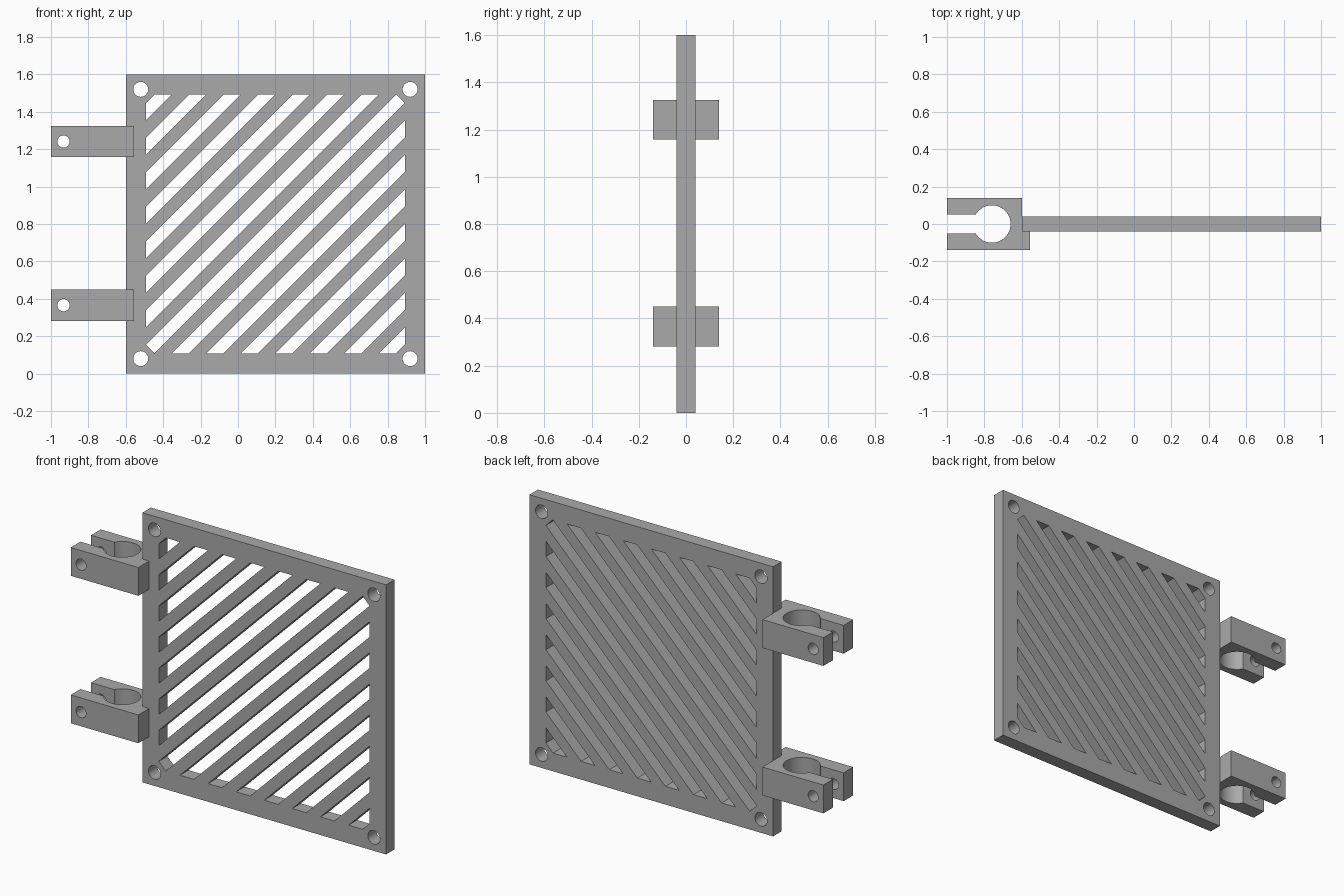
import bpy, bmesh, math
from mathutils import Matrix

if "Cube" in bpy.data.objects:
    bpy.data.objects.remove(bpy.data.objects["Cube"])

grey = bpy.data.materials.new("plain grey")
grey.diffuse_color = (0.4, 0.4, 0.4, 1)
grey.use_nodes = True
grey.node_tree.nodes["Principled BSDF"].inputs["Base Color"].default_value = grey.diffuse_color


def circle(cx, cy, r, start=0, end=360, n=48):
    """Points on an arc; a full circle leaves out the repeated end point."""
    steps = n if end - start == 360 else n + 1
    return [(cx + r * math.cos(math.radians(start + (end - start) * i / n)),
             cy + r * math.sin(math.radians(start + (end - start) * i / n)))
            for i in range(steps)]


def extruded(name, loops, half, matrix=Matrix()):
    """Filled profile with holes, extruded by half to both sides."""
    curve = bpy.data.curves.new(name, 'CURVE')
    curve.dimensions = '2D'
    curve.fill_mode = 'BOTH'
    curve.extrude = half
    for pts in loops:
        sp = curve.splines.new('POLY')
        sp.points.add(len(pts) - 1)
        for p, (x, y) in zip(sp.points, pts):
            p.co = (x, y, 0, 1)
        sp.use_cyclic_u = True
    temp = bpy.data.objects.new(name + "_profile", curve)
    bpy.context.collection.objects.link(temp)
    bpy.context.view_layer.update()
    mesh = bpy.data.meshes.new_from_object(
        temp.evaluated_get(bpy.context.evaluated_depsgraph_get()))
    bpy.data.objects.remove(temp)
    mesh.transform(matrix)
    bm = bmesh.new()
    bm.from_mesh(mesh)
    bmesh.ops.remove_doubles(bm, verts=bm.verts, dist=1e-5)
    bmesh.ops.recalc_face_normals(bm, faces=bm.faces)
    bm.to_mesh(mesh)
    bm.free()
    mesh.materials.clear()
    mesh.materials.append(grey)
    ob = bpy.data.objects.new(name, mesh)
    bpy.context.collection.objects.link(ob)
    return ob


def smooth(ob):
    bpy.ops.object.select_all(action='DESELECT')
    ob.select_set(True)
    bpy.context.view_layer.objects.active = ob
    bpy.ops.object.shade_smooth_by_angle(angle=math.radians(30))


upright = Matrix.Rotation(math.pi / 2, 4, 'X')

# Plate outline and corner screw holes
CX, CZ = 0.2, 0.8
loops = [[(CX + sx * 0.8, CZ + sz * 0.8) for sx, sz in ((-1, -1), (1, -1), (1, 1), (-1, 1))]]
for sx in (-1, 1):
    for sz in (-1, 1):
        loops.append(circle(CX + sx * 0.72, CZ + sz * 0.72, 0.04, n=32))

# Diagonal slots clipped to the square window
H, W, PITCH = 0.692, 0.0455, 0.1845
loops.append([(CX + u, CZ + v) for u, v in
              ((-H, W - H), (W - H, -H), (H, H - W), (H - W, H))])
for n in range(1, 8):
    lo, hi = n * PITCH - W, n * PITCH + W
    quad = [(-H, lo - H), (H - lo, H), (H - hi, H), (-H, hi - H)]
    loops.append([(CX + u, CZ + v) for u, v in quad])
    loops.append([(CX + v, CZ + u) for u, v in quad])
smooth(extruded("slotted_plate", loops, 0.04, upright))

# Pipe clamps: open jaw profile with a lip in front of the plate
a = math.degrees(math.asin(0.5))
jaw = [(-1, -0.05), (-1, -0.14), (-0.556, -0.14), (-0.556, -0.04), (-0.6, -0.04),
       (-0.6, 0.14), (-1, 0.14), (-1, 0.05)]
jaw += circle(-0.76, 0, 0.1, -(180 - a), 180 - a)[::-1]
for label, z in (("lower", 0.366), ("upper", 1.241)):
    clamp = extruded(label + "_clamp", [jaw], 0.084, Matrix.Translation((0, 0, z)))
    # Bolt hole through both jaws
    cutter = extruded(label + "_bolt_cutter", [circle(-0.933, z, 0.033, n=32)], 0.3, upright)
    mod = clamp.modifiers.new("bolt_hole", 'BOOLEAN')
    mod.operation = 'DIFFERENCE'
    mod.solver = 'EXACT'
    mod.object = cutter
    bpy.context.view_layer.objects.active = clamp
    bpy.ops.object.modifier_apply(modifier=mod.name)
    bpy.data.objects.remove(cutter)
    smooth(clamp)
